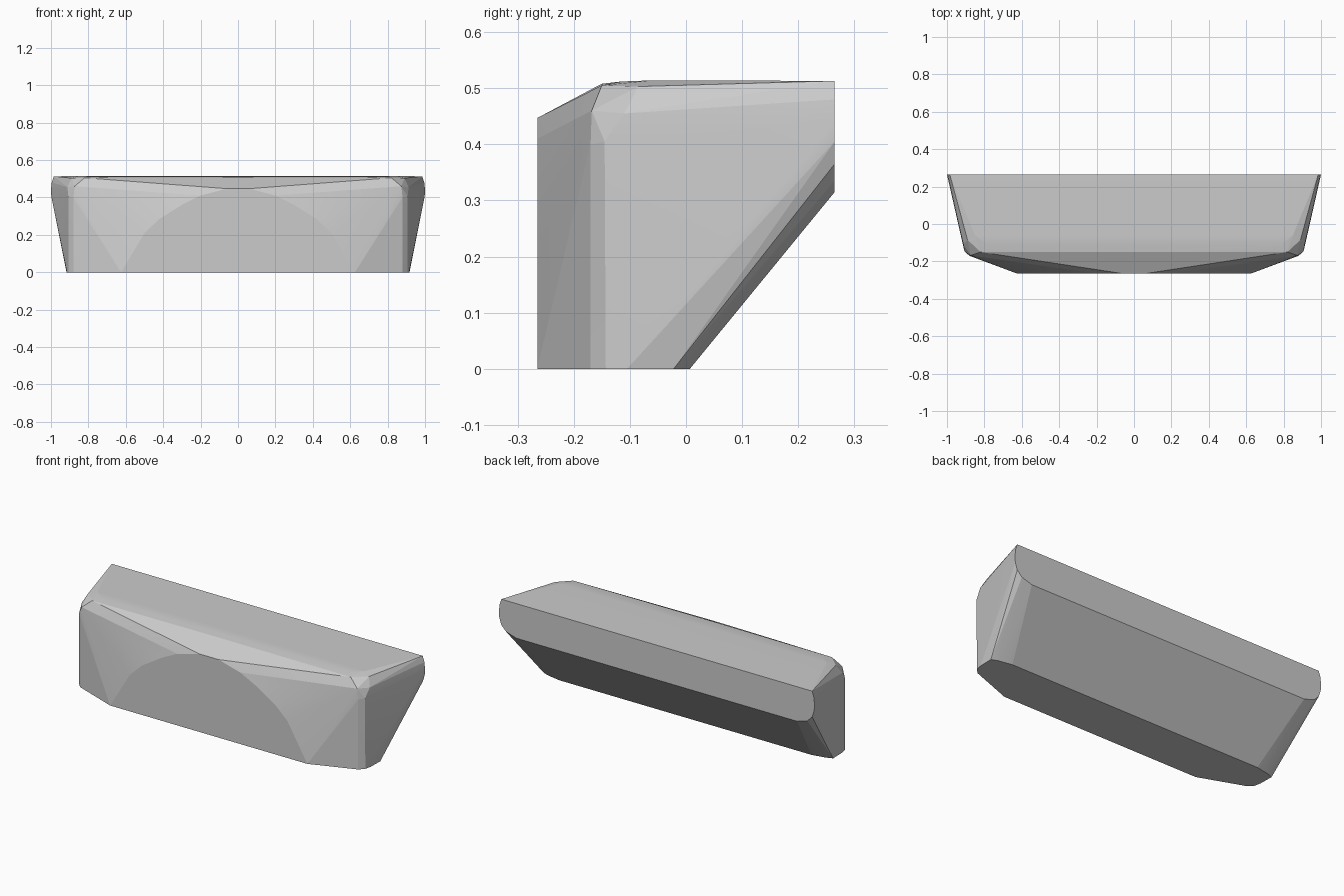
import bpy, bmesh

if "Cube" in bpy.data.objects:
    bpy.data.objects.remove(bpy.data.objects["Cube"])

# Half outlines of the block (x > 0); each is mirrored across x
front_face = [(0.625, 0), (0.5, 0.21), (0.42, 0.285), (0.3, 0.36), (0.2, 0.41), (0.06, 0.447)]  # x, z
back_face = [(0.89, 0.315), (0.955, 0.335), (0.985, 0.365), (0.998, 0.405),
             (1.0, 0.44), (0.996, 0.48), (0.985, 0.513)]                                     # x, z
base = [(0.88, -0.17), (0.907, -0.143), (0.915, -0.105), (0.917, -0.022), (0.88, -0.008), (0.8, 0.007)]  # x, y
shoulder = [(0.88, -0.17, 0.40), (0.907, -0.145, 0.405), (0.873, -0.168, 0.46),
            (0.912, -0.11, 0.455), (0.82, -0.15, 0.505), (0.89, -0.085, 0.503),
            (0.78, -0.115, 0.512), (0.85, -0.06, 0.514), (0.983, 0.19, 0.44)]
crown = [(0.0, -0.15, 0.508), (0.0, -0.11, 0.513), (0.0, -0.06, 0.515), (0.0, 0.265, 0.515)]

half = [(x, -0.265, z) for x, z in front_face]
half += [(x, 0.265, z) for x, z in back_face]
half += [(x, y, 0) for x, y in base]
half += shoulder

# Wrap the mirrored outlines in one convex skin
bm = bmesh.new()
for x, y, z in half:
    for side in (1, -1):
        bm.verts.new((side * x, y, z))
for p in crown:
    bm.verts.new(p)
result = bmesh.ops.convex_hull(bm, input=bm.verts[:])
loose = [v for v in bm.verts if not v.link_faces]
bmesh.ops.delete(bm, geom=loose, context='VERTS')

# Merge coplanar triangles into flat panels
bmesh.ops.dissolve_limit(bm, angle_limit=0.008, verts=bm.verts[:], edges=bm.edges[:])
bmesh.ops.recalc_face_normals(bm, faces=bm.faces[:])
mesh = bpy.data.meshes.new("wedge_block")
bm.to_mesh(mesh)
bm.free()
block = bpy.data.objects.new("wedge_block", mesh)
bpy.context.collection.objects.link(block)

# Soften the shallow facets, keep the main edges crisp
bpy.context.view_layer.objects.active = block
block.select_set(True)
bpy.ops.object.shade_smooth_by_angle(angle=0.1)
